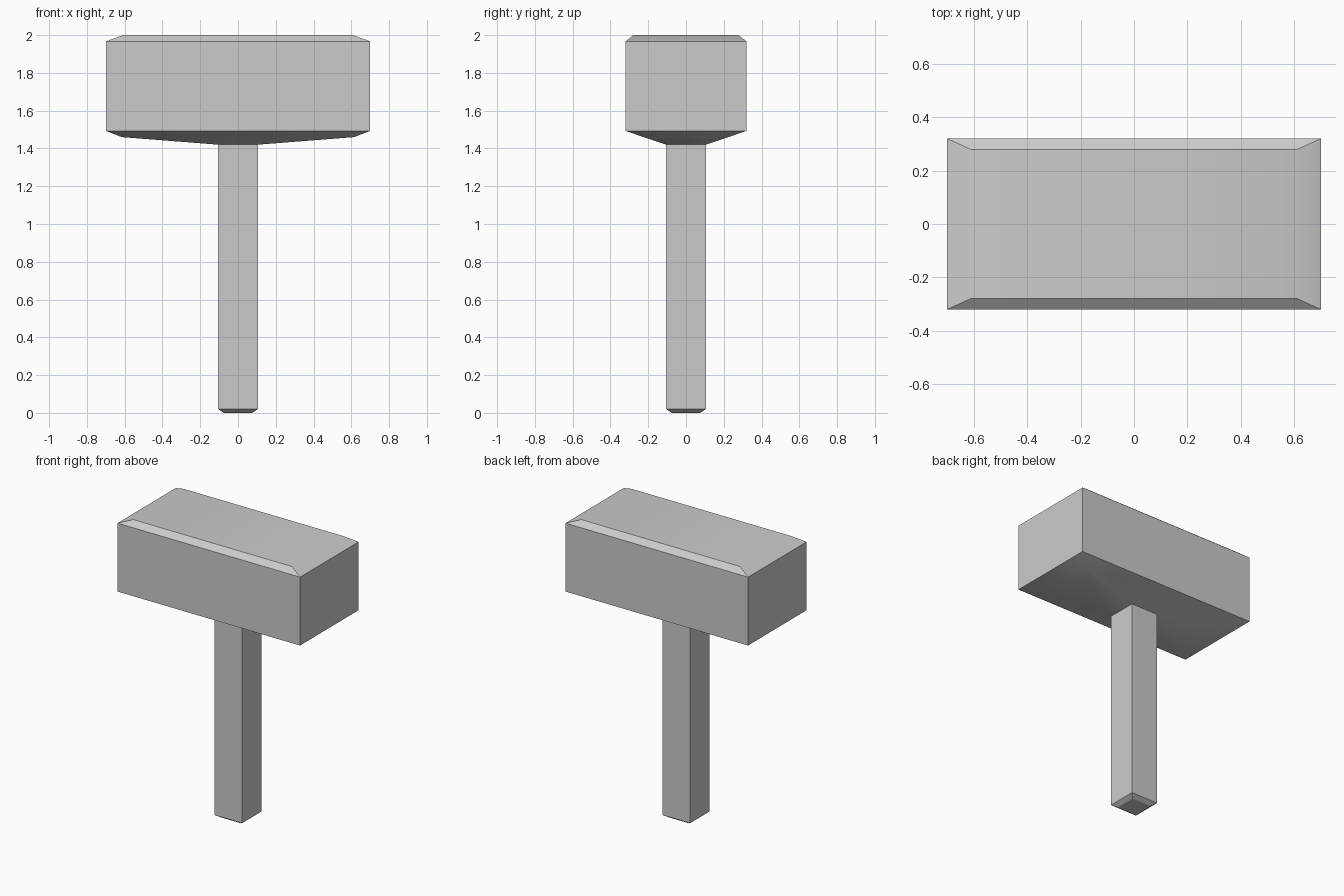
import bpy
import bmesh
import math

cube = bpy.data.objects.get("Cube")
if cube:
    bpy.data.objects.remove(cube, do_unlink=True)

GREY = (0.6, 0.6, 0.6, 1.0)
mat = bpy.data.materials.new("plain grey")
mat.use_nodes = True
mat.diffuse_color = GREY
mat.node_tree.nodes["Principled BSDF"].inputs["Base Color"].default_value = GREY


def loft(name, rings, cap_bottom, cap_top):
    """Join rectangles (half x, half y, z), listed from bottom to top."""
    bm = bmesh.new()
    loops = [[bm.verts.new((sx * x, sy * y, z))
              for sx, sy in ((-1, -1), (1, -1), (1, 1), (-1, 1))]
             for x, y, z in rings]
    for low, high in zip(loops, loops[1:]):
        for i in range(4):
            j = (i + 1) % 4
            bm.faces.new((low[i], low[j], high[j], high[i]))
    if cap_bottom:
        bm.faces.new(loops[0][::-1])
    if cap_top:
        bm.faces.new(loops[-1])
    mesh = bpy.data.meshes.new(name)
    bm.to_mesh(mesh)
    bm.free()
    mesh.materials.append(mat)
    obj = bpy.data.objects.new(name, mesh)
    bpy.context.collection.objects.link(obj)
    bpy.ops.object.select_all(action='DESELECT')
    obj.select_set(True)
    bpy.context.view_layer.objects.active = obj
    bpy.ops.object.shade_smooth_by_angle(angle=math.radians(30))
    return obj


GRIP = 0.105   # half width of the handle
JOINT = 1.42   # height where the handle meets the head

# Square handle with a chamfered foot
loft("handle", [(0.075, 0.075, 0), (GRIP, GRIP, 0.02), (GRIP, GRIP, JOINT)],
     cap_bottom=True, cap_top=False)

# Block head with a tapered underside and a bevelled top
loft("hammer_head", [
    (GRIP, GRIP, JOINT),
    (0.615, 0.225, 1.46),
    (0.7, 0.32, 1.493),
    (0.7, 0.32, 1.967),
    (0.608, 0.278, 2),
], cap_bottom=False, cap_top=True)
